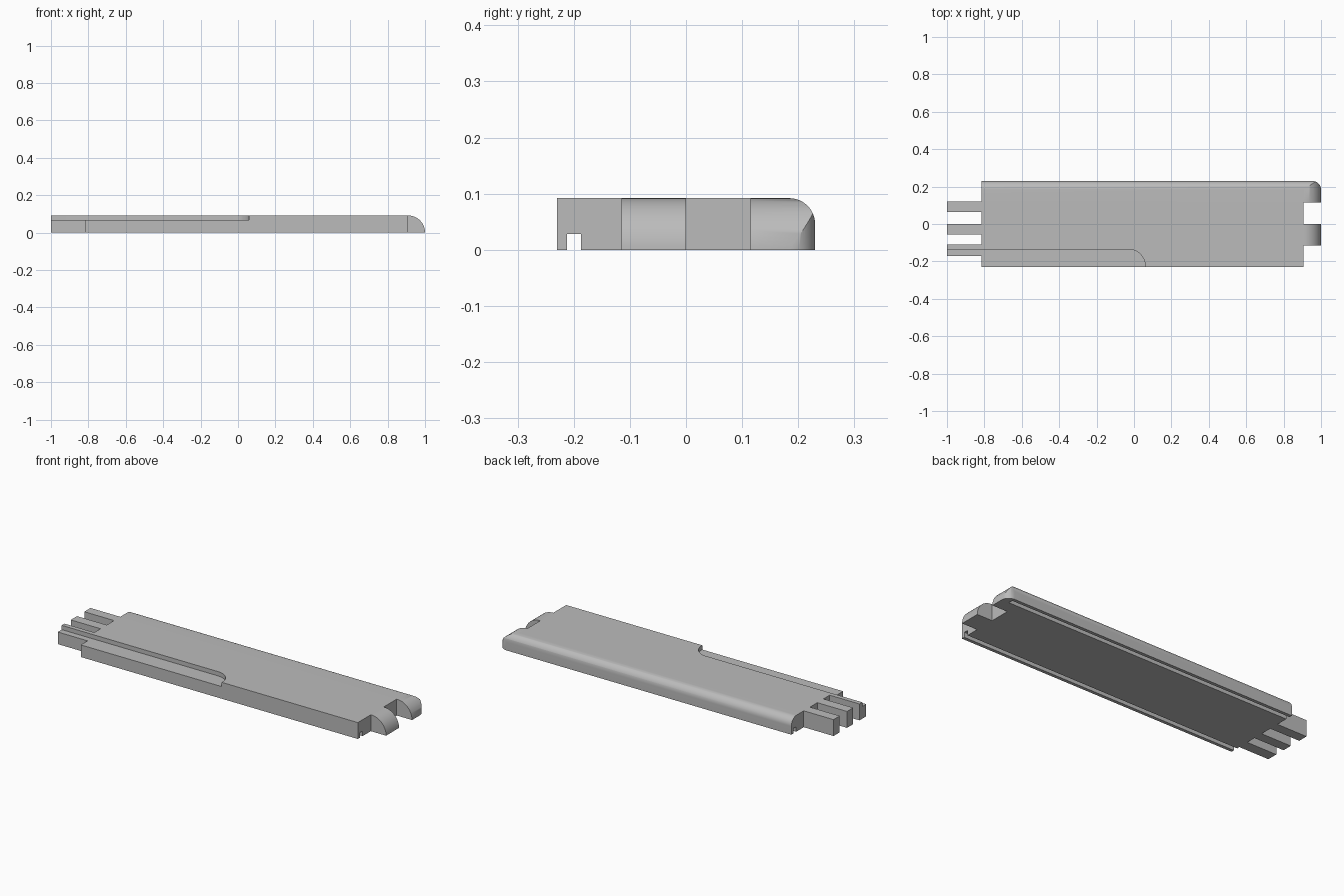
import bpy
from math import sin, cos, pi
from mathutils import Vector

default = bpy.data.objects.get("Cube")
if default:
    bpy.data.objects.remove(default, do_unlink=True)

HEIGHT, HALF, LEFT, RIGHT = 0.092, 0.23, -0.815, 0.905
FILLET = 0.046

grey = bpy.data.materials.new("mid grey")
grey.use_nodes = True
grey.diffuse_color = (0.5, 0.5, 0.5, 1)
grey.node_tree.nodes["Principled BSDF"].inputs["Base Color"].default_value = (0.5, 0.5, 0.5, 1)


def arc(cu, cv, r, steps=16):
    """Quarter circle from straight up round to the right."""
    angles = [pi / 2 * (1 - i / steps) for i in range(steps + 1)]
    return [(cu + r * cos(a), cv + r * sin(a)) for a in angles]


def prism(name, outline, axis, low, high):
    """Extrude a 2D outline along one axis."""
    def place(u, v, w):
        return {"x": (w, u, v), "y": (u, w, v), "z": (u, v, w)}[axis]
    n = len(outline)
    verts = [Vector(place(u, v, w)) for w in (low, high) for u, v in outline]
    faces = [list(range(n))[::-1], list(range(n, 2 * n))]
    faces += [[i, (i + 1) % n, n + (i + 1) % n, n + i] for i in range(n)]
    mesh = bpy.data.meshes.new(name)
    mesh.from_pydata(verts, [], faces)
    area = sum(a[0] * b[1] - b[0] * a[1] for a, b in zip(outline, outline[1:] + outline[:1]))
    if (area < 0) != (axis == "y"):
        mesh.flip_normals()
    mesh.materials.append(grey)
    obj = bpy.data.objects.new(name, mesh)
    bpy.context.collection.objects.link(obj)
    return obj


def rect(u0, u1, v0, v1):
    return [(u0, v0), (u1, v0), (u1, v1), (u0, v1)]


def combine(target, tool, operation):
    """Apply a boolean and discard its tool."""
    bpy.context.view_layer.objects.active = target
    mod = target.modifiers.new("cut", "BOOLEAN")
    mod.operation, mod.solver, mod.object = operation, "EXACT", tool
    bpy.ops.object.modifier_apply(modifier=mod.name)
    bpy.data.objects.remove(tool, do_unlink=True)


# Long section: rounded back edge and a groove under the front edge
section = [(-HALF, 0), (-HALF, HEIGHT)] + arc(HALF - FILLET, HEIGHT - FILLET, FILLET)
section += [(HALF, 0), (-0.187, 0), (-0.187, 0.028), (-0.212, 0.028), (-0.212, 0)]
panel = prism("interlocking_panel", section, "x", -1.2, 1.2)

# Plan: prongs on one end, two rounded lugs on the other
plan = [(LEFT, -0.4), (LEFT, -0.17)]
for low, high in ((-0.17, -0.11), (-0.055, 0), (0.065, 0.12)):
    plan += [(LEFT, low), (-1, low), (-1, high), (LEFT, high)]
plan.remove((LEFT, -0.17))
plan += [(LEFT, 0.4), (RIGHT, 0.4), (RIGHT, HALF)]
plan += arc(1 - FILLET, HALF - FILLET, FILLET)
plan += [(1, 0.115), (RIGHT, 0.115), (RIGHT, 0), (1, 0),
         (1, -0.115), (RIGHT, -0.115), (RIGHT, -0.4)]
combine(panel, prism("plan", plan, "z", -0.2, 0.3), "INTERSECT")

# Quarter-round ends of the lugs
nose = arc(1 - HEIGHT, 0, HEIGHT, 20)
nose += [(1.001, -0.01), (1.2, -0.01), (1.2, 0.3), (1 - HEIGHT, 0.3)]
combine(panel, prism("nose_cutter", nose, "y", -0.5, 0.5), "DIFFERENCE")

# Shallow step along the front of the top
step = [(-1.2, -0.4), (-1.2, -0.135)] + arc(-0.03, -0.225, 0.09) + [(0.06, -0.4)]
combine(panel, prism("step_cutter", step, "z", 0.068, 0.3), "DIFFERENCE")

# Groove under the back edge, closed at the lug
groove = rect(-1.2, 0.955, 0.187, 0.212)
combine(panel, prism("groove_cutter", groove, "z", -0.1, 0.028), "DIFFERENCE")

# Smooth rounded edges, crisp corners
bpy.ops.object.select_all(action="DESELECT")
panel.select_set(True)
bpy.context.view_layer.objects.active = panel
bpy.ops.object.shade_smooth_by_angle(angle=pi / 6)
